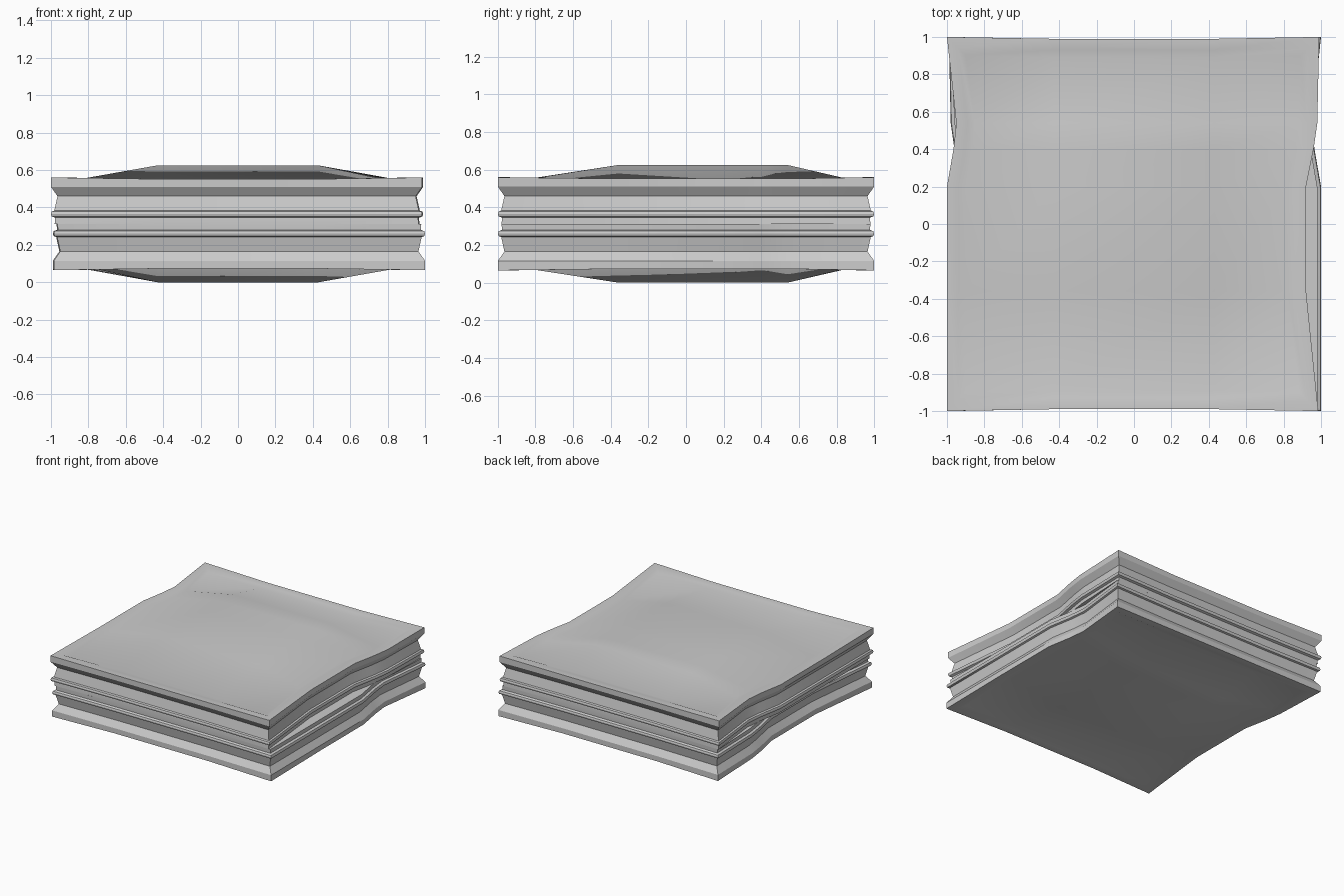
import bpy, bmesh, math

if "Cube" in bpy.data.objects:
    bpy.data.objects.remove(bpy.data.objects["Cube"])

MID = 0.3125                                   # the lower half is the upper half turned about y
XS = [-0.99, -0.43, 0.43, 0.99]
YS = [-0.99, -0.36, 0.20, 0.40, 0.54, 0.99]
LEFT = [-1.0, -1.0, -1.0, -0.965, -0.95, -1.0]     # dented side outlines
RIGHT = [0.985, 0.92, 0.92, 0.96, 0.98, 0.99]
NX, NY = len(XS), len(YS)

# (inset, height) from the middle seam, past the piping and the rim, to the groove on top
PROFILE = [(0.020, MID), (0.022, 0.345), (0.004, 0.352), (0.0, 0.365),
           (0.004, 0.378), (0.018, 0.383), (0.035, 0.46), (0.0, 0.51),
           (0.0, 0.56), (0.06, 0.56), (0.10, 0.542)]
CROWN = 0.625

# Grid positions around the edge, counter-clockwise
LOOP = ([(i, 0) for i in range(NX)] + [(NX - 1, j) for j in range(1, NY)]
        + [(i, NY - 1) for i in range(NX - 2, -1, -1)]
        + [(0, j) for j in range(NY - 2, 0, -1)])


def edge_point(i, j, inset, z):
    x = LEFT[j] + inset if i == 0 else RIGHT[j] - inset if i == NX - 1 else XS[i]
    corner = i in (0, NX - 1) and j in (0, NY - 1)
    edge_y = (1.0 if corner else 0.99) - inset
    y = -edge_y if j == 0 else edge_y if j == NY - 1 else YS[j]
    if 0.55 < z < 0.57 and not corner:         # rim sags a little between corners
        z -= 0.008
    return x, y, z


def bridge(bm, a, b):
    n = len(a)
    for k in range(n):
        bm.faces.new((a[k], a[(k + 1) % n], b[(k + 1) % n], b[k]))


def build_half(bm, flip):
    def vert(x, y, z):
        return bm.verts.new((-x, y, 2 * MID - z) if flip else (x, y, z))

    # Side walls, piping and rim
    rings = [[vert(*edge_point(i, j, d, z)) for i, j in LOOP] for d, z in PROFILE]
    for a, b in zip(rings, rings[1:]):
        bridge(bm, a, b)

    # Raised panel inside the rim
    grid = dict(zip(LOOP, rings[-1]))
    for i in range(1, NX - 1):
        for j in range(1, NY - 1):
            grid[i, j] = vert(XS[i], YS[j], CROWN)
    for i in range(NX - 1):
        for j in range(NY - 1):
            bm.faces.new((grid[i, j], grid[i + 1, j], grid[i + 1, j + 1], grid[i, j + 1]))
    return dict(zip(LOOP, rings[0]))


bm = bmesh.new()
upper = build_half(bm, False)
lower = build_half(bm, True)

# Ledge where the two offset halves meet
bridge(bm, [lower[NX - 1 - i, j] for i, j in LOOP], [upper[p] for p in LOOP])
bmesh.ops.remove_doubles(bm, verts=bm.verts, dist=0.0005)
bmesh.ops.recalc_face_normals(bm, faces=bm.faces)

mesh = bpy.data.meshes.new("cushion")
bm.to_mesh(mesh)
bm.free()
cushion = bpy.data.objects.new("cushion", mesh)
bpy.context.collection.objects.link(cushion)
bpy.context.view_layer.objects.active = cushion
cushion.select_set(True)
bpy.ops.object.shade_smooth_by_angle(angle=math.radians(30))
